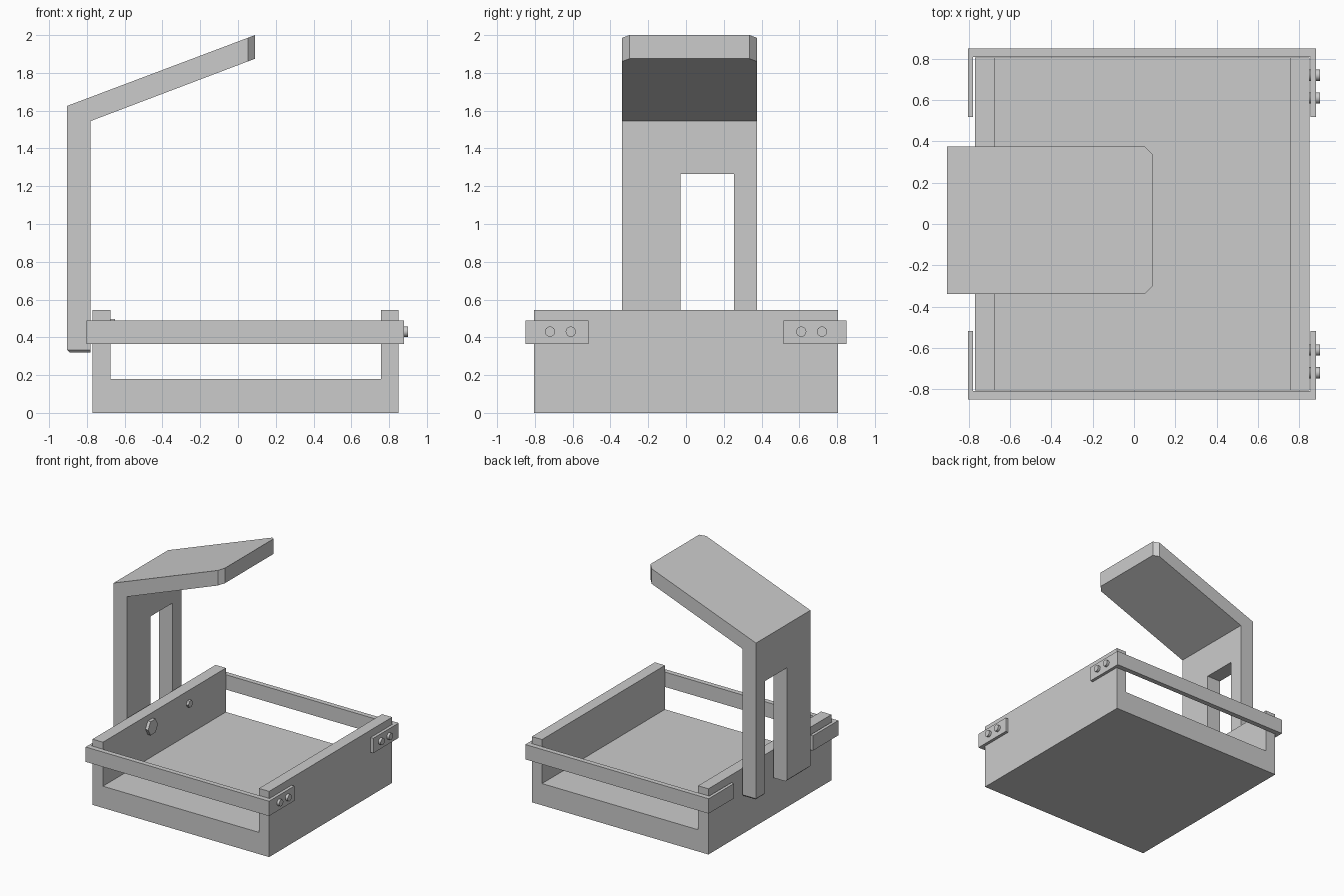
import bpy, bmesh
from math import pi
from mathutils import Matrix, Vector

if "Cube" in bpy.data.objects:
    bpy.data.objects.remove(bpy.data.objects["Cube"])


def to_object(name, bm):
    bmesh.ops.recalc_face_normals(bm, faces=bm.faces)
    mesh = bpy.data.meshes.new(name)
    bm.to_mesh(mesh)
    bm.free()
    obj = bpy.data.objects.new(name, mesh)
    bpy.context.collection.objects.link(obj)
    return obj


def extrude(points, direction):
    """Extrude a closed polygon of 3D points along a direction."""
    bm = bmesh.new()
    face = bm.faces.new([bm.verts.new(p) for p in points])
    new = bmesh.ops.extrude_face_region(bm, geom=[face], use_keep_orig=True)["geom"]
    bmesh.ops.translate(bm, vec=direction,
                        verts=[g for g in new if isinstance(g, bmesh.types.BMVert)])
    return bm


def rod(name, x0, x1, y, z, radius, sides):
    """Cylinder lying along x."""
    bm = bmesh.new()
    m = Matrix.Translation(((x0 + x1) / 2, y, z)) @ Matrix.Rotation(pi / 2, 4, 'Y')
    bmesh.ops.create_cone(bm, cap_ends=True, segments=sides, radius1=radius,
                          radius2=radius, depth=x1 - x0, matrix=m)
    obj = to_object(name, bm)
    if sides > 8:
        bpy.context.view_layer.objects.active = obj
        obj.select_set(True)
        bpy.ops.object.shade_smooth_by_angle()
        obj.select_set(False)
    return obj


# Tray: U-shaped section with open front and back
W = 0.806
u = [(-0.77, 0), (0.85, 0), (0.85, 0.545), (0.757, 0.545), (0.757, 0.18),
     (-0.675, 0.18), (-0.675, 0.545), (-0.77, 0.545)]
to_object("tray", extrude([(x, -W, z) for x, z in u], (0, 2 * W, 0)))

# Clamp rails wrapping the front and back, with two bolts each
for s, side in ((-1, "front"), (1, "back")):
    c = [(-0.803, 0.85), (0.88, 0.85), (0.88, 0.517), (0.855, 0.517), (0.855, W + 0.002),
         (-0.778, W + 0.002), (-0.778, 0.517), (-0.803, 0.517)]
    to_object(side + "_rail", extrude([(x, s * y, 0.365) for x, y in c], (0, 0, 0.123)))
    for i, y in enumerate((0.61, 0.72)):
        rod(f"{side}_rail_bolt_{i + 1}", 0.845, 0.901, s * y, 0.43, 0.027, 24)

# Bent arm: upright and sloping head
Y0, Y1 = -0.338, 0.375
prof = [(-0.905, 0.32), (-0.905, 1.625), (0.09, 2.0), (0.09, 1.875),
        (-0.78, 1.545), (-0.78, 0.32)]
bm = extrude([(x, Y0, z) for x, z in prof], (0, Y1 - Y0, 0))


def bevel(test, offset):
    edges = [e for e in bm.edges if all(test(v.co) for v in e.verts)
             and not all(v.co.x > -0.79 and v.co.z < 1 for v in e.verts)]
    bmesh.ops.bevel(bm, geom=edges, offset=offset, segments=1, affect='EDGES',
                    offset_type='OFFSET')


# Clipped head corners, then chamfered foot edges
edges = [e for e in bm.edges if all(v.co.x > 0.08 for v in e.verts)
         and abs(e.verts[0].co.y - e.verts[1].co.y) < 0.01]
bmesh.ops.bevel(bm, geom=edges, offset=0.038, segments=1, affect='EDGES',
                offset_type='OFFSET')
bevel(lambda p: p.z < 0.33, 0.014)
arm = to_object("arm", bm)

# Slot that splits the upright into two legs
slot = [(-0.03, 0.1), (0.254, 0.1), (0.254, 1.265), (-0.03, 1.265)]
cutter = to_object("slot_cutter", extrude([(-1.0, y, z) for y, z in slot], (0.35, 0, 0)))
mod = arm.modifiers.new("slot", 'BOOLEAN')
mod.operation = 'DIFFERENCE'
mod.solver = 'EXACT'
mod.object = cutter
bpy.context.view_layer.objects.active = arm
bpy.ops.object.modifier_apply(modifier="slot")
bpy.data.objects.remove(cutter)

# Mounting bolts joining the arm to the left wall
rod("wide_leg_shaft", -0.80, -0.75, -0.185, 0.44, 0.03, 16)
rod("wide_leg_nut", -0.68, -0.65, -0.185, 0.44, 0.065, 6)
rod("narrow_leg_shaft", -0.80, -0.75, 0.315, 0.44, 0.02, 16)
rod("narrow_leg_nut", -0.68, -0.655, 0.315, 0.44, 0.03, 6)
